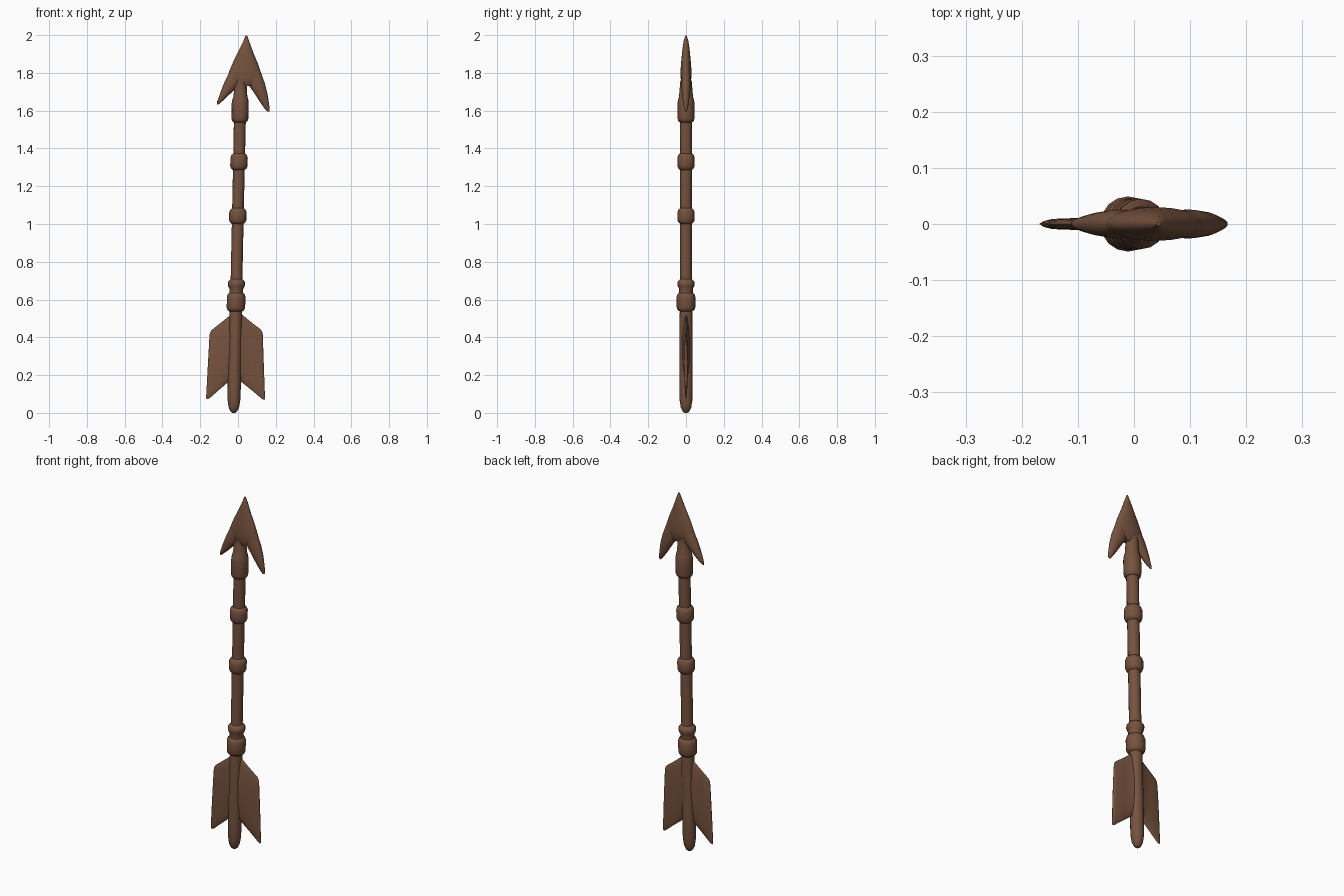
import bpy, bmesh, math

wood = bpy.data.materials.new("brown")
wood.diffuse_color = (0.18, 0.085, 0.048, 1)


def skin(name, rings):
    """Join equal-length rings of points into a closed smooth skin."""
    bm = bmesh.new()
    rows = [[bm.verts.new(p) for p in ring] for ring in rings]
    n = len(rows[0])
    for a, b in zip(rows, rows[1:]):
        for i in range(n):
            j = (i + 1) % n
            bm.faces.new((a[i], a[j], b[j], b[i]))
    bm.faces.new(rows[0])
    bm.faces.new(rows[-1])
    bmesh.ops.recalc_face_normals(bm, faces=bm.faces)
    me = bpy.data.meshes.new(name)
    bm.to_mesh(me)
    bm.free()
    me.materials.append(wood)
    ob = bpy.data.objects.new(name, me)
    bpy.context.collection.objects.link(ob)
    bpy.context.view_layer.objects.active = ob
    ob.select_set(True)
    bpy.ops.object.shade_smooth_by_angle(angle=math.radians(50))
    ob.select_set(False)


def lathe(name, profile, n=16):
    """Turn (z, radius) pairs around the slightly leaning arrow axis."""
    ts = [2 * math.pi * i / n for i in range(n)]
    skin(name, [[(0.021 * (z - 1.08) + r * math.cos(t), r * math.sin(t), z)
                 for t in ts] for z, r in profile])


def blade(name, stations, n=20):
    """Oval sections across chords (x0, z0, x1, z1, half thickness)."""
    ts = [2 * math.pi * i / n for i in range(n)]
    rings = []
    for x0, z0, x1, z1, h in stations:
        ring = []
        for t in ts:
            u = 0.5 - 0.5 * math.cos(t)
            ring.append((x0 + (x1 - x0) * u, h * math.sin(t), z0 + (z1 - z0) * u))
        rings.append(ring)
    skin(name, rings)


# Shaft with rounded tail
lathe("shaft", [(0.0, 0.008), (0.008, 0.018), (0.03, 0.028), (0.07, 0.034),
                (0.15, 0.035), (0.5, 0.034), (0.6, 0.031), (1.2, 0.031), (1.75, 0.032)])

# Binding collars: start, end, radius
for i, (a, b, r) in enumerate([(0.535, 0.64, 0.049), (1.0, 1.085, 0.046), (1.285, 1.375, 0.046)]):
    lathe(f"collar_{i + 1}", [(a, 0.03), (a + 0.008, r - 0.006), (a + 0.022, r),
                              (b - 0.025, r), (b - 0.01, r - 0.005), (b, 0.03)])
lathe("thin_ring", [(0.63, 0.037), (0.655, 0.036), (0.67, 0.043), (0.682, 0.046),
                    (0.695, 0.044), (0.71, 0.03)])
lathe("head_socket", [(1.537, 0.03), (1.545, 0.041), (1.56, 0.045), (1.64, 0.045),
                      (1.66, 0.042), (1.675, 0.037), (1.76, 0.03)])

# Arrowhead body
blade("arrowhead", [(0.040, 1.999, 0.048, 1.999, 0.003), (0.029, 1.97, 0.06, 1.965, 0.013),
                    (0.005, 1.92, 0.08, 1.91, 0.020), (-0.025, 1.86, 0.105, 1.85, 0.026),
                    (-0.05, 1.80, 0.126, 1.79, 0.030), (-0.055, 1.755, 0.13, 1.745, 0.026),
                    (-0.01, 1.735, 0.07, 1.73, 0.02)])

# Swept-back barbs
blade("barb_right", [(0.04, 1.80, 0.118, 1.81, 0.022), (0.05, 1.745, 0.142, 1.745, 0.026),
                     (0.088, 1.69, 0.156, 1.69, 0.022), (0.12, 1.64, 0.163, 1.645, 0.015),
                     (0.145, 1.605, 0.167, 1.615, 0.009), (0.156, 1.594, 0.166, 1.597, 0.003)])
blade("barb_left", [(0.04, 1.80, -0.043, 1.81, 0.022), (0.015, 1.745, -0.07, 1.755, 0.026),
                    (-0.03, 1.70, -0.09, 1.705, 0.021), (-0.072, 1.66, -0.104, 1.665, 0.014),
                    (-0.095, 1.64, -0.112, 1.645, 0.008), (-0.105, 1.632, -0.112, 1.634, 0.003)])

# Tail fins
blade("fin_left", [(-0.015, 0.535, -0.015, 0.195, 0.03), (-0.05, 0.51, -0.05, 0.165, 0.015),
                   (-0.09, 0.478, -0.10, 0.122, 0.011), (-0.14, 0.438, -0.152, 0.076, 0.009),
                   (-0.148, 0.425, -0.165, 0.072, 0.006), (-0.151, 0.41, -0.169, 0.08, 0.002)])
blade("fin_right", [(-0.015, 0.545, -0.015, 0.195, 0.03), (0.025, 0.518, 0.022, 0.16, 0.015),
                    (0.07, 0.48, 0.075, 0.118, 0.011), (0.12, 0.442, 0.128, 0.073, 0.009),
                    (0.128, 0.43, 0.14, 0.069, 0.006), (0.131, 0.415, 0.143, 0.077, 0.002)])
